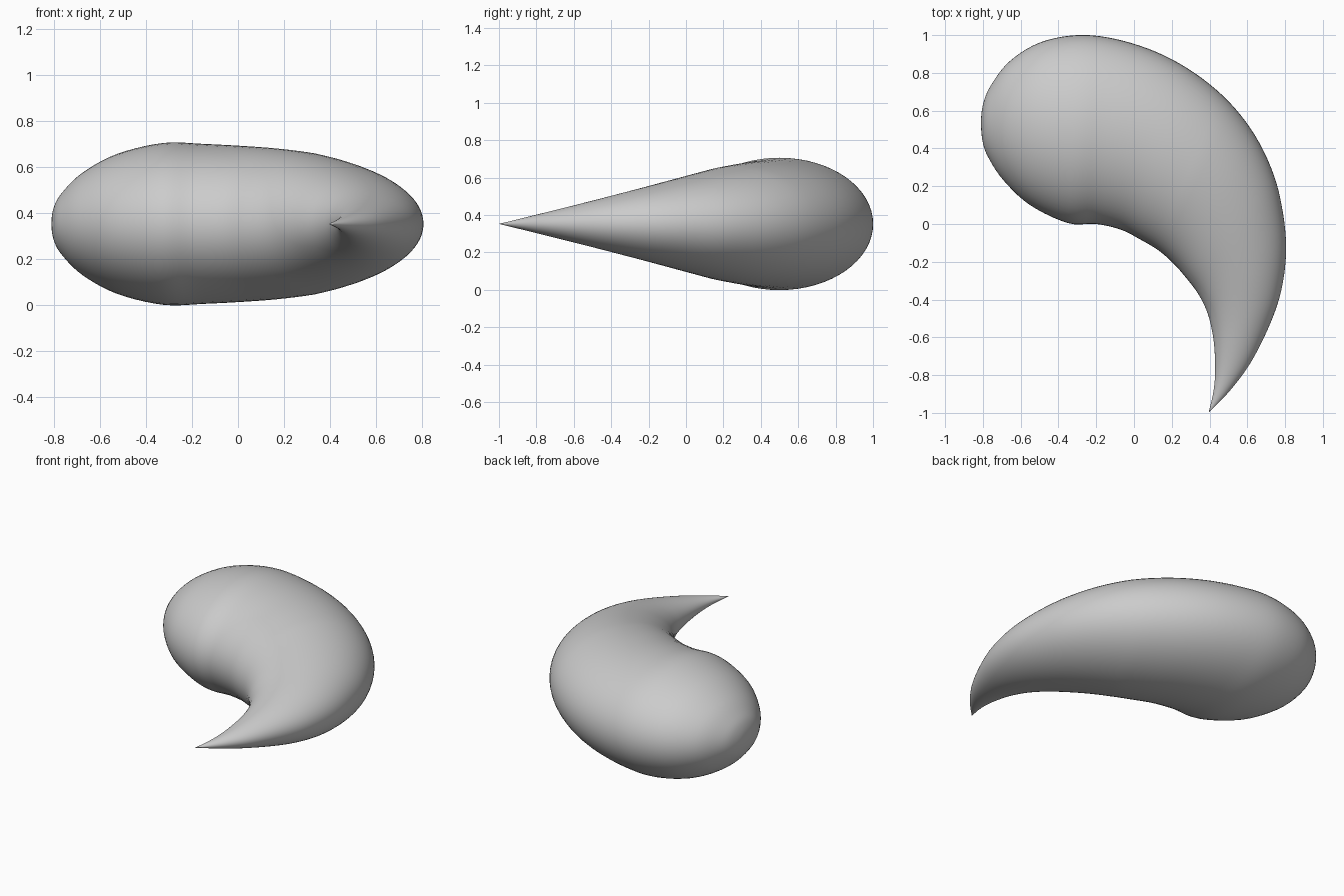
import bpy
import bmesh
import math
from mathutils import Vector

default_cube = bpy.data.objects.get("Cube")
if default_cube:
    bpy.data.objects.remove(default_cube, do_unlink=True)

MID_HEIGHT = 0.352   # height of the symmetry plane
FLATTEN = 0.705      # thickness relative to plan width
TAIL_SLOPE = 0.245   # straight taper of the tail towards the tip
STEPS = 5            # rings between neighbouring stations
SIDES = 64           # vertices around each ring

# Plan outlines from the round end to the tip, station by station
outer_outline = [(-.81, .53), (-.80, .63), (-.76, .73), (-.66, .86), (-.5, .96),
                 (-.3, 1), (-.1, .98), (.12, .91), (.32, .8), (.5, .65),
                 (.64, .47), (.74, .26), (.79, .05), (.805, -.15),
                 (.78, -.35), (.72, -.53), (.62, -.73), (.51, -.88), (.395, -1)]
inner_outline = [(-.81, .53), (-.80, .43), (-.77, .35), (-.69, .23), (-.55, .1),
                 (-.35, .005), (-.2, 0), (-.07, -.03), (.03, -.08), (.13, -.14),
                 (.21, -.21), (.28, -.29), (.34, -.37), (.385, -.46),
                 (.41, -.55), (.425, -.65), (.43, -.78), (.42, -.89), (.395, -1)]


def make_material(name, colour):
    material = bpy.data.materials.new(name)
    material.use_nodes = True
    material.diffuse_color = colour
    shader = material.node_tree.nodes["Principled BSDF"]
    shader.inputs["Base Color"].default_value = colour
    return material


def smooth_path(points, lead_in):
    """Catmull-Rom curve through the points; lead_in sets the starting tangent."""
    points = [Vector(p) for p in points]
    padded = [Vector(lead_in)] + points + [points[-1] * 2 - points[-2]]
    path = []
    for a, b, c, d in zip(padded, padded[1:], padded[2:], padded[3:]):
        for step in range(STEPS):
            t = step / STEPS
            path.append(b + (c - a) * (t / 2)
                        + (a * 2 - b * 5 + c * 4 - d) * (t * t / 2)
                        + (b * 3 - a - c * 3 + d) * (t ** 3 / 2))
    return path + [points[-1]]


def add_ring(bm, outer, inner):
    """Upright elliptical ring spanning an outer and an inner outline point."""
    centre, half = (outer + inner) / 2, (outer - inner) / 2
    rise = min(FLATTEN * half.length, TAIL_SLOPE * (1 + centre.y))
    ring = []
    for i in range(SIDES):
        angle = math.tau * i / SIDES
        plan = centre + half * math.cos(angle)
        ring.append(bm.verts.new((plan.x, plan.y, MID_HEIGHT + rise * math.sin(angle))))
    return ring


# Curved teardrop body: poles at the round end and the tip, rings between
outer_path = smooth_path(outer_outline, inner_outline[1])
inner_path = smooth_path(inner_outline, outer_outline[1])
bm = bmesh.new()
round_pole = bm.verts.new((*outer_path[0], MID_HEIGHT))
rings = [add_ring(bm, o, i) for o, i in zip(outer_path[1:-1], inner_path[1:-1])]
tip = bm.verts.new((*outer_path[-1], MID_HEIGHT))

for i in range(SIDES):
    j = (i + 1) % SIDES
    bm.faces.new((round_pole, rings[0][j], rings[0][i]))
    for first, second in zip(rings, rings[1:]):
        bm.faces.new((first[i], first[j], second[j], second[i]))
    bm.faces.new((rings[-1][i], rings[-1][j], tip))
bmesh.ops.recalc_face_normals(bm, faces=bm.faces)
for face in bm.faces:
    face.smooth = True

mesh = bpy.data.meshes.new("curved_teardrop")
bm.to_mesh(mesh)
bm.free()
mesh.materials.append(make_material("light grey", (0.6, 0.6, 0.6, 1)))
body = bpy.data.objects.new("curved_teardrop", mesh)
bpy.context.collection.objects.link(body)
